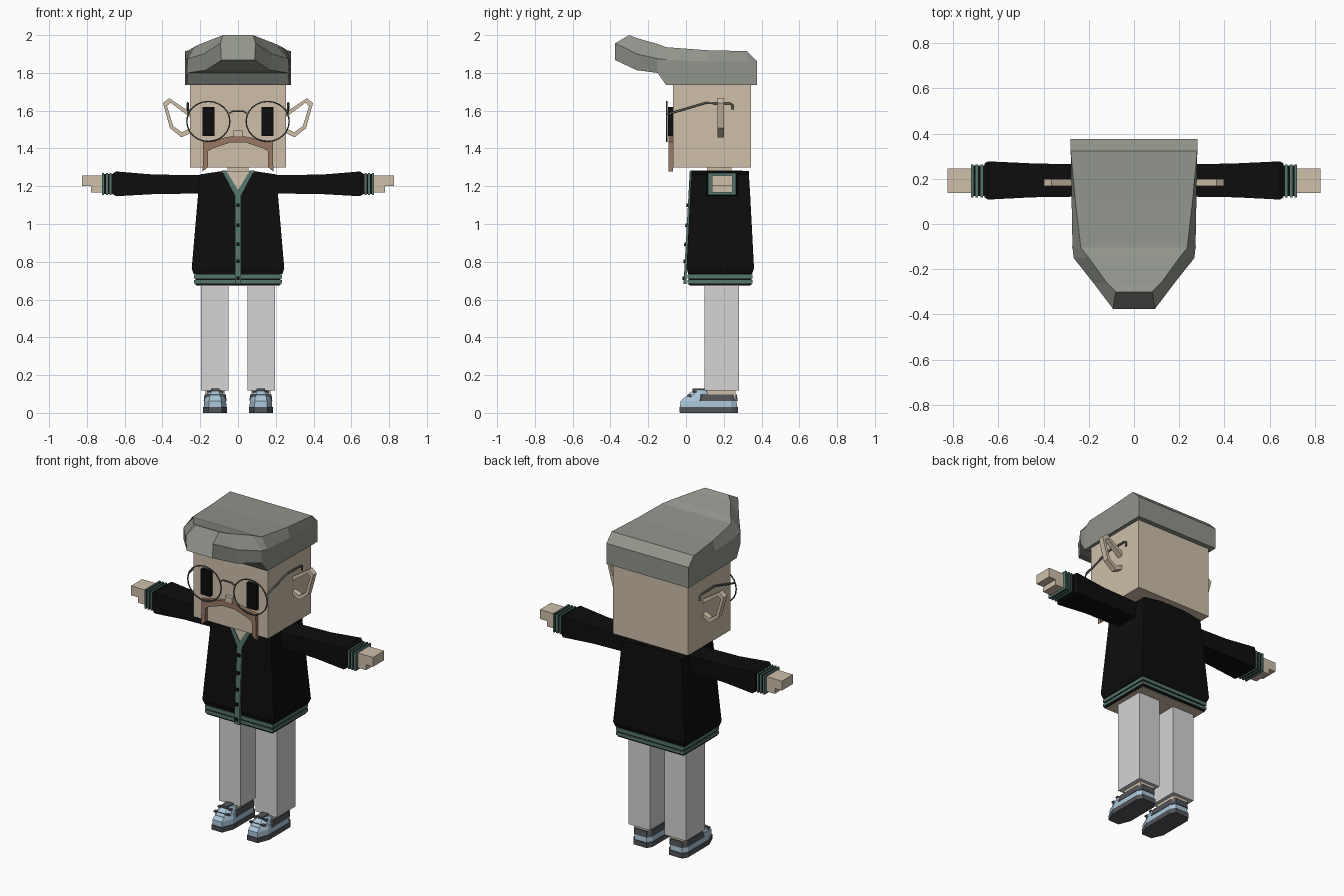
import bpy, bmesh, math
from mathutils import Vector

if "Cube" in bpy.data.objects:
    bpy.data.objects.remove(bpy.data.objects["Cube"])


def material(name, r, g, b):
    m = bpy.data.materials.new(name)
    m.use_nodes = True
    m.diffuse_color = (r, g, b, 1)
    m.node_tree.nodes["Principled BSDF"].inputs["Base Color"].default_value = (r, g, b, 1)
    return m


SKIN = material("skin", .62, .52, .40)
HAIR = material("grey hair", .28, .30, .26)
BLACK = material("black knit", .004, .004, .004)
TEAL = material("teal trim", .09, .18, .15)
PANTS = material("light trousers", .66, .66, .66)
BROWN = material("brown moustache", .32, .19, .13)
BLUE = material("pale blue leather", .40, .56, .69)
DARK = material("dark shoe grey", .085, .09, .10)
FRAME = material("spectacle metal", .10, .105, .09)


def loft(name, rings, mat):
    """Skin a list of equal-length point rings and cap both ends."""
    bm = bmesh.new()
    rows = [[bm.verts.new(p) for p in ring] for ring in rings]
    n = len(rows[0])
    for a, b in zip(rows, rows[1:]):
        for i in range(n):
            j = (i + 1) % n
            bm.faces.new((a[i], a[j], b[j], b[i]))
    bm.faces.new(rows[0])
    bm.faces.new(rows[-1])
    bmesh.ops.recalc_face_normals(bm, faces=bm.faces)
    me = bpy.data.meshes.new(name)
    bm.to_mesh(me)
    bm.free()
    me.materials.append(mat)
    ob = bpy.data.objects.new(name, me)
    bpy.context.collection.objects.link(ob)
    return ob


def rect_z(z, w, y0, y1):
    return [(-w, y0, z), (w, y0, z), (w, y1, z), (-w, y1, z)]


def rect_x(x, y0, y1, z0, z1):
    return [(x, y0, z0), (x, y1, z0), (x, y1, z1), (x, y0, z1)]


def box(name, x0, x1, y0, y1, z0, z1, mat):
    return loft(name, [rect_x(x0, y0, y1, z0, z1), rect_x(x1, y0, y1, z0, z1)], mat)


def plate(name, outline, y0, y1, mat, lean=0):
    """Extrude an (x, z) outline in y; lean follows the sloping jacket front."""
    return loft(name, [[(x, y + lean * (z - 1.28), z) for x, z in outline] for y in (y0, y1)], mat)


def tube(name, points, radius, mat, cyclic=False):
    cu = bpy.data.curves.new(name, "CURVE")
    cu.dimensions = "3D"
    cu.bevel_depth = radius
    cu.bevel_resolution = 1
    cu.use_fill_caps = True
    sp = cu.splines.new("POLY")
    sp.points.add(len(points) - 1)
    for p, co in zip(sp.points, points):
        p.co = (*co, 1)
    sp.use_cyclic_u = cyclic
    cu.materials.append(mat)
    ob = bpy.data.objects.new(name, cu)
    bpy.context.collection.objects.link(ob)
    return ob


# Head and neck
box("head", -.255, .255, -.07, .345, 1.3, 1.76, SKIN)
box("neck", -.055, .055, .11, .24, 1.24, 1.31, SKIN)
box("nose", -.023, .023, -.092, -.069, 1.465, 1.497, SKIN)

# Swept hair: y, then bottom, side and top (half width, height), top y offset
sections = [
    (.375, (.28, 1.735), (.28, 1.80), (.28, 1.862), 0),
    (.323, (.28, 1.735), (.28, 1.86), (.28, 1.915), 0),
    (.11, (.276, 1.735), (.276, 1.86), (.26, 1.92), 0),
    (-.105, (.272, 1.735), (.272, 1.87), (.235, 1.936), 0),
    (-.15, (.265, 1.80), (.267, 1.875), (.20, 1.953), 0),
    (-.26, (.17, 1.814), (.18, 1.90), (.12, 1.984), 0),
    (-.375, (.088, 1.868), (.093, 1.957), (.08, 2.0), .075),
]
rings = []
for y, low, side, top, dy in sections:
    half = [(low[0], y, low[1]), (side[0], y, side[1]), (top[0], y + dy, top[1])]
    rings.append(half + [(-x, yy, z) for x, yy, z in reversed(half)])
loft("hair", rings, HAIR)

# Drooping moustache
half = [(.03, 1.465), (.185, 1.435), (.187, 1.278), (.16, 1.30), (.158, 1.385), (.135, 1.40), (.04, 1.432)]
plate("moustache", half + [(-x, z) for x, z in reversed(half)], -.092, -.068, BROWN)

# Jacket body, hem and neckline
loft("jacket_body", [rect_z(.735, .235, .012, .35), rect_z(.765, .245, .003, .36),
                     rect_z(1.15, .212, .022, .34), rect_z(1.262, .205, .03, .333),
                     rect_z(1.28, .085, .03, .333)], BLACK)
for i, (z0, z1, w, mat) in enumerate([(.676, .686, .226, BLACK), (.686, .704, .232, TEAL),
                                      (.704, .712, .226, BLACK), (.712, .732, .232, TEAL),
                                      (.732, .738, .226, BLACK)]):
    box(f"hem_band_{i}", -w, w, .24 - w, .12 + w, z0, z1, mat)
box("jacket_underside", -.22, .22, .02, .34, .672, .678, SKIN)
LEAN = .055
plate("chest_skin", [(0, 1.16), (.066, 1.281), (-.066, 1.281)], .025, .031, SKIN, LEAN)
plate("button_band", [(-.017, .682), (.017, .682), (.017, 1.165), (-.017, 1.165)], .02, .034, TEAL, LEAN)
for i, z in enumerate((1.1, .993, .893, .803, .712)):
    plate(f"button_{i}", [(-.009, z - .009), (.009, z - .009), (.009, z + .009), (-.009, z + .009)],
          .012, .021, BLACK, LEAN)


def shoe_ring(cx, z, w, y0, y1, toe):
    """Plan outline with a chamfered toe and heel."""
    pts = [(w * .55, y0), (w, y0 + toe), (w, y1 - .03), (w * .7, y1)]
    return [(cx + x, y, z) for x, y in pts] + [(cx - x, y, z) for x, y in reversed(pts)]


for s, side in ((1, "left"), (-1, "right")):
    # Eye and spectacles
    cx = s * .157
    box(f"{side}_eye", cx - .032, cx + .032, -.094, -.069, 1.465, 1.62, BLACK)
    rim = [(cx + .114 * math.cos(t * math.tau / 24), -.102, 1.543 + .106 * math.sin(t * math.tau / 24))
           for t in range(24)]
    tube(f"{side}_rim", rim, .004, FRAME, True)
    tube(f"{side}_temple", [(s * .262, -.102, 1.58), (s * .266, .10, 1.64), (s * .266, .235, 1.637),
                            (s * .266, .246, 1.63), (s * .266, .246, 1.605)], .006, FRAME)

    # Open ear loop
    outer = [(.25, 1.59), (.365, 1.666), (.397, 1.64), (.36, 1.507), (.30, 1.459), (.25, 1.482)]
    inner = [(.25, 1.562), (.357, 1.642), (.376, 1.625), (.343, 1.517), (.297, 1.486), (.25, 1.508)]
    plate(f"{side}_ear", [(s * x, z) for x, z in outer + inner[::-1]], .167, .2, SKIN)

    # V-neck trim
    plate(f"{side}_neck_trim", [(0, 1.145), (s * .017, 1.15), (s * .085, 1.281), (s * .062, 1.281), (0, 1.18)],
          .02, .033, TEAL, LEAN)
    box(f"{side}_collar_trim", s * .06, s * .085, .025, .30, 1.27, 1.284, TEAL)

    # Sleeve, striped cuff and hand
    loft(f"{side}_sleeve", [rect_x(s * .18, .122, .262, 1.162, 1.258), rect_x(s * .45, .118, .268, 1.158, 1.262),
                            rect_x(s * .645, .108, .277, 1.147, 1.278),
                            rect_x(s * .662, .118, .267, 1.157, 1.268)], BLACK)
    for i in range(6):
        mat, g = ((BLACK, .006), (TEAL, 0))[i % 2]
        box(f"{side}_cuff_band_{i}", s * (.658 + i * .0105), s * (.6685 + i * .0105),
            .117 + g, .264 - g, 1.154 + g, 1.27 - g, mat)
    box(f"{side}_palm", s * .71, s * .777, .137, .245, 1.167, 1.258, SKIN)
    box(f"{side}_fingers", s * .775, s * .825, .137, .245, 1.2, 1.258, SKIN)

    # Trouser leg and ankle
    box(f"{side}_leg", s * .05, s * .197, .097, .281, .118, .69, PANTS)
    fx = s * .121
    box(f"{side}_ankle", fx - .05, fx + .05, .115, .262, .07, .122, SKIN)

    # Shoe: sole, upper, side stripe, tongue and straps
    loft(f"{side}_sole", [shoe_ring(fx, 0, .064, -.033, .276, .07),
                          shoe_ring(fx, .03, .064, -.035, .276, .07)], DARK)
    loft(f"{side}_upper", [shoe_ring(fx, .03, .060, -.031, .270, .07),
                           shoe_ring(fx, .062, .058, -.030, .268, .07),
                           shoe_ring(fx, .082, .054, -.010, .266, .06)], BLUE)
    loft(f"{side}_collar", [shoe_ring(fx, .062, .061, .045, .273, .03),
                            shoe_ring(fx, .098, .056, .060, .270, .03)], DARK)
    loft(f"{side}_instep", [shoe_ring(fx, .08, .052, -.008, .12, .03),
                            shoe_ring(fx, .105, .042, .02, .115, .03),
                            shoe_ring(fx, .122, .030, .045, .105, .02)], BLUE)
    box(f"{side}_tongue", fx - .022, fx + .022, .035, .11, .10, .128, DARK)
    for i in range(2):
        y, z = .008 + i * .03, .088 + i * .02
        box(f"{side}_strap_{i}", fx - .05 + i * .006, fx + .05 - i * .006, y, y + .018, z, z + .009, DARK)

# Spectacle bridge
tube("bridge", [(-.046, -.102, 1.585), (-.03, -.102, 1.597), (.03, -.102, 1.597), (.046, -.102, 1.585)], .005, FRAME)
